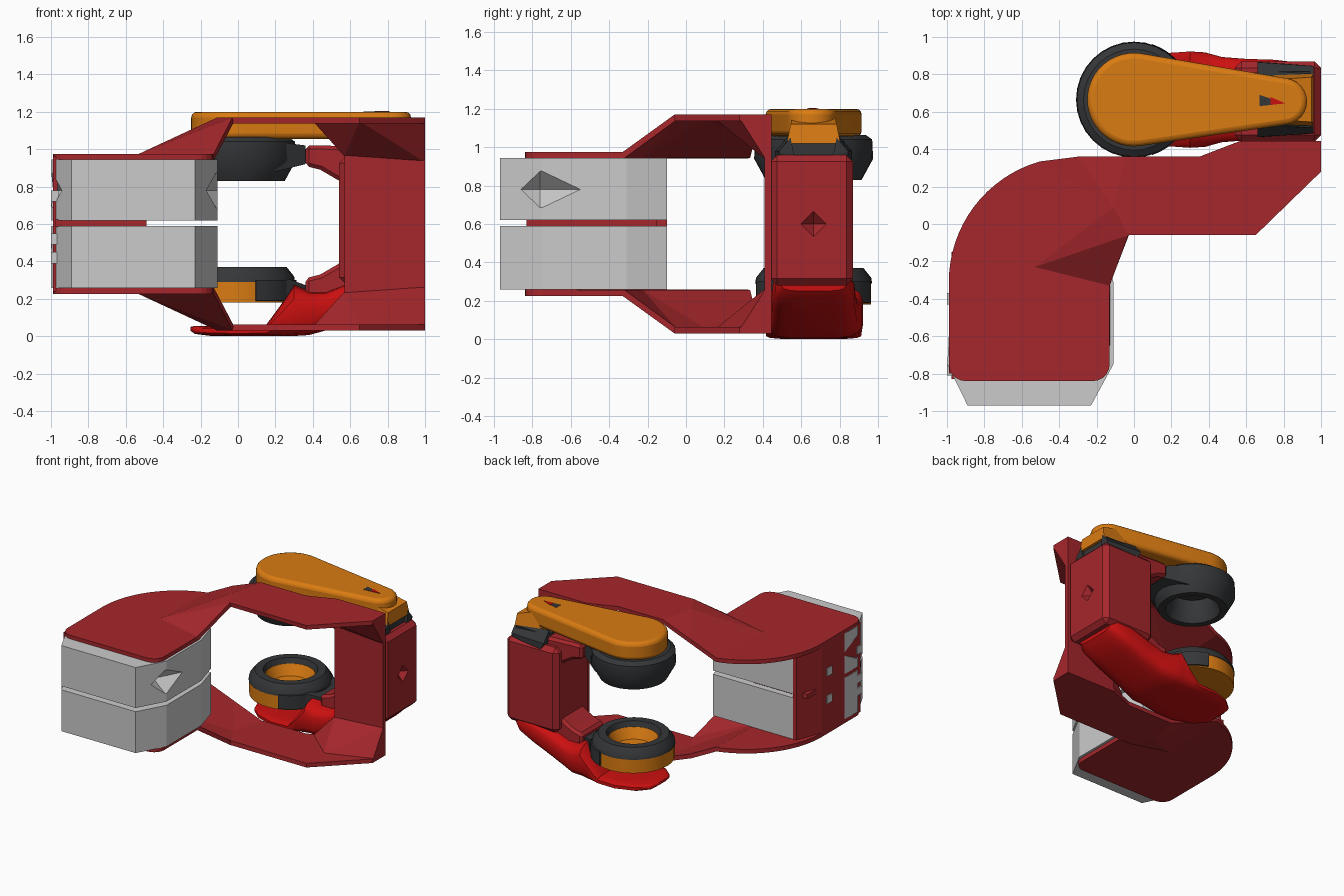
import bpy, bmesh
from math import sin, cos, pi, radians
from mathutils import Vector

if "Cube" in bpy.data.objects:
    bpy.data.objects.remove(bpy.data.objects["Cube"])

def mat(name, c):
    m = bpy.data.materials.new(name)
    m.diffuse_color = (*c, 1)
    m.use_nodes = True
    m.node_tree.nodes["Principled BSDF"].inputs["Base Color"].default_value = m.diffuse_color
    return m

RED = mat("frame_red", (0.38, 0.02, 0.025))
BRIGHT = mat("bright_red", (0.6, 0.005, 0.005))
ORANGE = mat("orange", (0.7, 0.2, 0.006))
DARK = mat("charcoal", (0.035, 0.037, 0.04))
GREY = None

def finish(name, bm, m, smooth=0, bevel=0, seg=1, z0=0):
    bmesh.ops.recalc_face_normals(bm, faces=bm.faces)
    me = bpy.data.meshes.new(name)
    bm.to_mesh(me)
    bm.free()
    ob = bpy.data.objects.new(name, me)
    bpy.context.collection.objects.link(ob)
    ob.location.z = z0
    if m:
        me.materials.append(m)
    if bevel:
        b = ob.modifiers.new("bevel", 'BEVEL')
        b.width, b.segments, b.limit_method = bevel, seg, 'ANGLE'
    if smooth:
        bpy.ops.object.select_all(action='DESELECT')
        ob.select_set(True)
        bpy.context.view_layer.objects.active = ob
        bpy.ops.object.shade_smooth_by_angle(angle=radians(smooth))
    return ob

def prism(name, pts, z1, z2, m, **k):
    bm = bmesh.new()
    f = bm.faces.new([bm.verts.new((x, y, z1)) for x, y in pts])
    r = bmesh.ops.extrude_face_region(bm, geom=[f])
    for v in r['geom']:
        if isinstance(v, bmesh.types.BMVert):
            v.co.z = z2
    return finish(name, bm, m, **k)

def hull(name, pts, m, **k):
    bm = bmesh.new()
    bmesh.ops.convex_hull(bm, input=[bm.verts.new(p) for p in pts])
    loose = [v for v in bm.verts if not v.link_faces]
    bmesh.ops.delete(bm, geom=loose, context='VERTS')
    bmesh.ops.dissolve_limit(bm, angle_limit=0.01, verts=bm.verts, edges=bm.edges)
    return finish(name, bm, m, **k)

def box(name, x, y, z, m, **k):
    return hull(name, [(a, b, c) for a in x for b in y for c in z], m, **k)

def lathe(name, prof, m, a0=0, a1=360, n=32, smooth=35):
    bm = bmesh.new()
    full = a1 - a0 == 360
    rings = [[bm.verts.new((r * cos(t), CY + r * sin(t), z)) for r, z in prof]
             for t in (radians(a0 + (a1 - a0) * i / n) for i in range(n + (not full)))]
    for i in range(n):
        a, b = rings[i], rings[(i + 1) % len(rings)]
        for j in range(len(prof)):
            k = (j + 1) % len(prof)
            bm.faces.new((a[j], a[k], b[k], b[j]))
    if not full:
        bm.faces.new(rings[0])
        bm.faces.new(rings[-1])
    bmesh.ops.remove_doubles(bm, verts=bm.verts, dist=1e-5)
    return finish(name, bm, m, smooth=smooth)

def arc(cx, cy, r, a0, a1, n):
    return [(cx + r * cos(radians(a0 + (a1 - a0) * i / n)),
             cy + r * sin(radians(a0 + (a1 - a0) * i / n))) for i in range(n + 1)]

def mirror_z(ob):
    ob.modifiers.new("mirror", 'MIRROR').use_axis = (False, False, True)

CY = 0.665   # y of the clamp axis

# folded frame plates: low lobe, sloped fold, high tongue, mirrored about z = 0.6
bm = bmesh.new()
lo, hi = 0.375, 0.57
V = lambda x, y, z: bm.verts.new((x, y, z))
A, B, C = V(-.53, -.23, lo), V(-.03, -.06, hi), V(-.13, -.33, lo)
rim = [V(x, y, lo) for x, y in arc(-.22, -.75, .09, 0, -90, 5)
       + arc(-.9, -.75, .09, 270, 180, 5) + arc(-.32, -.31, .67, 180, 106, 16)]
D, G, E, F = rim[-1], V(-.3, .36, .475), V(-.05, .36, hi), V(-.11, .09, hi)
tongue = [V(x, y, hi) for x, y in [(.35, .36), (.57, .445), (1, .445), (1, .28), (.65, -.06)]]
for f in ([C] + rim + [A], [A, B, C], [A, D, F], [A, F, B], [D, G, F], [G, E, F],
          [E] + tongue + [B, F]):
    bm.faces.new(f)
ob = finish("frame_plates", bm, RED, z0=0.6)
up = ob.data.polygons[0].normal.z > 0
s = ob.modifiers.new("thickness", 'SOLIDIFY')
s.thickness, s.offset = 0.033, -1 if up else 1
mirror_z(ob)

# vertical frame wall with corner gussets
box("frame_wall", (.57, 1), (.41, .445), (.04, 1.16), RED)
mirror_z(hull("frame_gusset", [(.4, .37, .55), (.65, .15, .55), (1, .28, .55), (1, .42, .33),
                               (.57, .42, .36), (1, .43, .55), (.57, .43, .55)], RED, z0=0.6))

# side wall wrapping the weight blocks
prism("frame_side_wall", [(-.99, -.8), (-.99, -.31), (-.91, -.1), (-.88, -.1), (-.965, -.31),
                          (-.965, -.8)], .24, .96, RED)
box("divider_plate", (-.975, -.49), (-.83, -.15), (.585, .623), RED)

# grey counterweight blocks, the upper one with diamond notches
octagon = [(-.89, -.97), (-.23, -.97), (-.11, -.75), (-.11, -.31), (-.17, -.1), (-.89, -.1),
           (-.975, -.31), (-.998, -.75)]
prism("lower_block", octagon, .258, .59, GREY)
upper = prism("upper_block", octagon, .62, .945, GREY)
for side, x in (("right", -.11), ("left", -1)):
    cut = hull("notch_cutter_" + side, [(x - .11, -.76, .78), (x + .11, -.76, .78),
               (x, -.98, .78), (x, -.55, .78), (x, -.76, .68), (x, -.76, .88)], GREY)
    cut.hide_render = True
    cut.hide_viewport = True
    b = upper.modifiers.new("notch", 'BOOLEAN')
    b.operation, b.object, b.solver = 'DIFFERENCE', cut, 'EXACT'
for i, (y, z) in enumerate([(-.4, .5), (-.4, .72), (-.78, .42), (-.78, .52), (-.78, .75)]):
    box(f"block_peg_{i}", (-1, -.96), (y - .03, y + .03), (z - .03, z + .03), GREY)

# rear column with end dent and two inner jaws
col = box("rear_column", (.54, 1), (.44, .87), (.28, .96), RED, bevel=.035)
dent = hull("dent_cutter", [(1.03, CY - .1, .6), (1.03, CY + .1, .6), (1.03, CY, .5),
                            (1.03, CY, .7), (.94, CY, .6)], RED)
dent.hide_render = True
dent.hide_viewport = True
b = col.modifiers.new("dent", 'BOOLEAN')
b.object, b.solver = dent, 'EXACT'
for name, s in (("upper_jaw", 1), ("lower_jaw", -1)):
    q = [(.36, .31), (.36, .42), (.46, .42), (.9, .4), (.9, .28), (.56, .22), (.44, .29)]
    bm = bmesh.new()
    f = bm.faces.new([bm.verts.new((x, .52, (.6 + s * z) - (0 if s > 0 else -.02))) for x, z in q])
    r = bmesh.ops.extrude_face_region(bm, geom=[f])
    for v in r['geom']:
        if isinstance(v, bmesh.types.BMVert):
            v.co.y = .81
    finish(name, bm, RED, bevel=.02)

# top arm: rounded teardrop with downturned tip and a small window
prism("top_arm", arc(0, CY, .25, 82, 278, 24) + arc(.8, CY - .01, .125, -82, 82, 12),
      1.055, 1.2, ORANGE, bevel=.03, seg=3, smooth=40)
hull("arm_tip", [(.8, CY - .11, 1.16), (.8, CY + .11, 1.16), (.95, CY - .12, 1.12),
                 (.95, CY + .12, 1.12), (.96, CY - .14, 1.02), (.96, CY + .14, 1.02),
                 (.7, CY - .14, 1.0), (.7, CY + .14, 1.0)], ORANGE)
prism("arm_window", [(.67, CY - .035), (.81, CY - .02), (.67, CY + .025)], 1.19, 1.202, DARK)
prism("arm_window_inset", [(.73, CY - .028), (.81, CY - .02), (.73, CY + .014)], 1.19, 1.204, BRIGHT)

# dark cheeks that hold the arm tip on the column
for s, side in ((-1, "front"), (1, "rear")):
    hull("tip_cheek_" + side, [(x, CY + s * y, z) for x, y, z in
         [(.66, .2, .98), (.96, .18, .98), (.66, .13, 1.06), (.96, .12, 1.05), (.7, .2, .9),
          (.94, .17, .88), (.66, .1, .95), (.96, .1, .95)]], DARK)
box("tip_saddle", (.66, .94), (CY - .15, CY + .15), (.94, 1.03), DARK)

# upper cup, open downward
lathe("upper_cup", [(0, 1.06), (.27, 1.065), (.305, 1.04), (.31, .94), (.25, .83), (.2, .83),
                    (.17, .91), (.16, 1.0), (0, 1.0)], DARK)
hull("upper_cup_neck", [(x, CY + s * y, z) for s in (-1, 1) for x, y, z in
     [(.2, .2, .88), (.2, .2, 1.04), (.36, .1, .92), (.36, .1, 1.02)]], DARK)

# lower cup: dark rim over an orange band, open upward
lathe("lower_cup_rim", [(.305, .29), (.3, .32), (.26, .37), (.2, .37), (.17, .29)], DARK)
lathe("lower_cup_band", [(0, .18), (.3, .18), (.3, .3), (.18, .33), (.14, .25), (0, .24)], ORANGE)
lathe("lower_cup_hinge", [(.24, .185), (.312, .19), (.312, .3), (.24, .31)], DARK, -72, 72, 16)
hull("lower_cup_neck", [(x, CY + s * y, z) for s in (-1, 1) for x, y, z in
     [(.26, .18, .18), (.26, .18, .31), (.37, .1, .19), (.37, .1, .27)]], DARK)

# bright red foot lofted along x: (x, half width, bottom, top)
stations = [(-.255, .06, .03, .05), (-.23, .13, .012, .055), (-.15, .2, .002, .055),
            (0, .25, 0, .055), (.15, .25, 0, .06), (.23, .255, 0, .17), (.3, .26, 0, .28),
            (.38, .255, .005, .24), (.47, .23, .03, .24), (.6, .22, .08, .29),
            (.75, .215, .14, .34), (.88, .2, .2, .35), (.93, .17, .25, .35)]
bm = bmesh.new()
loops = []
for x, w, a, b in stations:
    ring = []
    for i in range(16):
        c, s = cos(2 * pi * (i + .5) / 16), sin(2 * pi * (i + .5) / 16)
        ring.append(bm.verts.new((x, CY + w * (abs(c) ** .5) * (1 if c > 0 else -1),
                    (a + b) / 2 + (b - a) / 2 * (abs(s) ** .5) * (1 if s > 0 else -1))))
    loops.append(ring)
for p, q in zip(loops, loops[1:]):
    for i in range(16):
        bm.faces.new((p[i], p[(i + 1) % 16], q[(i + 1) % 16], q[i]))
bm.faces.new(loops[0])
bm.faces.new(loops[-1])
finish("lower_foot", bm, BRIGHT, smooth=40)
